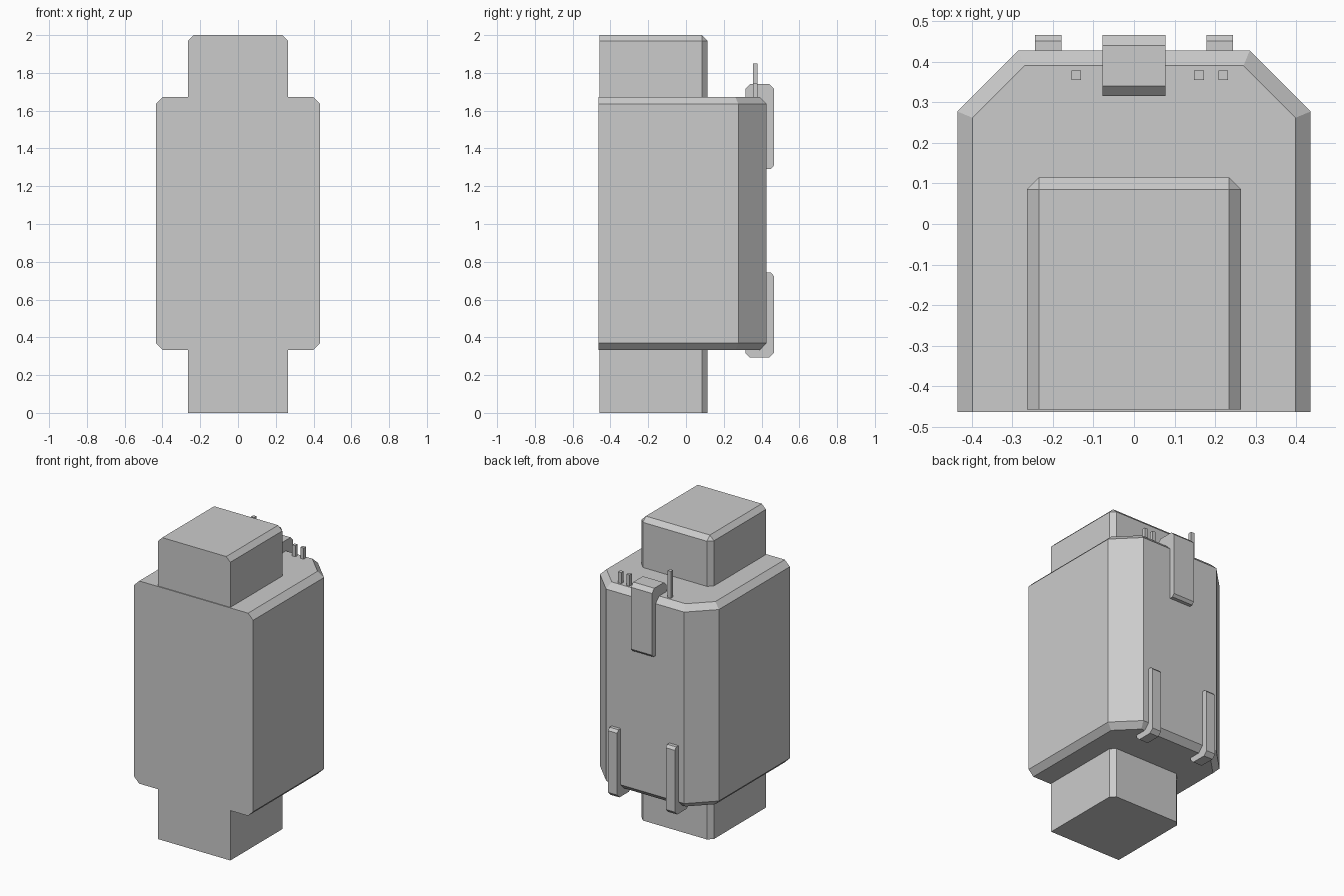
import bpy, bmesh

if "Cube" in bpy.data.objects:
    bpy.data.objects.remove(bpy.data.objects["Cube"])


def prism(name, profile, place, depth, bevel=0, pick=None):
    """Extrude a flat profile along depth; optionally chamfer the picked edges."""
    bm = bmesh.new()
    base = bm.faces.new([bm.verts.new(place(p, depth[0])) for p in profile])
    out = bmesh.ops.extrude_face_region(bm, geom=[base])
    shift = place((0, 0), depth[1])
    base_shift = place((0, 0), depth[0])
    for v in out["geom"]:
        if isinstance(v, bmesh.types.BMVert):
            v.co += type(v.co)(shift) - type(v.co)(base_shift)
    bmesh.ops.recalc_face_normals(bm, faces=bm.faces)
    if pick:
        edges = [e for e in bm.edges if pick(*(v.co for v in e.verts))]
        bmesh.ops.bevel(bm, geom=edges, offset=bevel, offset_type='OFFSET',
                        segments=1, profile=0.5, affect='EDGES')
    bmesh.ops.recalc_face_normals(bm, faces=bm.faces)
    mesh = bpy.data.meshes.new(name)
    bm.to_mesh(mesh)
    bm.free()
    obj = bpy.data.objects.new(name, mesh)
    bpy.context.collection.objects.link(obj)
    return obj


def upright(p, d):
    return (p[0], p[1], d)


def sideways(p, d):
    return (d, p[0], p[1])


def rect(x0, x1, y0, y1):
    return [(x0, y0), (x1, y0), (x1, y1), (x0, y1)]


# Main housing: chamfered rims everywhere except along the flat front
FRONT = -0.463
prism("housing",
      [(-0.435, FRONT), (0.435, FRONT), (0.435, 0.277),
       (0.285, 0.427), (-0.285, 0.427), (-0.435, 0.277)],
      upright, (0.333, 1.672), 0.037,
      lambda a, b: abs(a.z - b.z) < 1e-4 and max(a.y, b.y) > FRONT + 0.01)

# Core running through the housing: back corners and top rim chamfered
prism("core", rect(-0.264, 0.264, -0.457, 0.115), upright, (0, 2), 0.03,
      lambda a, b: max(a.y, b.y) > 0 and
      (abs(a.z - b.z) > 1 or min(a.z, b.z) > 1.9))


# Bent clips: an arm on the back and a hook wrapped over a housing rim
def clip(name, x0, x1, edge, end, seat, s):
    """edge: outer hook height, end: arm tip height, s: +1 top / -1 bottom."""
    profile = [(0.315, seat - s * 0.01), (0.315, edge - s * 0.025), (0.34, edge),
               (0.44, edge), (0.465, edge - s * 0.025), (0.465, end + s * 0.017),
               (0.45, end), (0.42, end), (0.42, seat - s * 0.045),
               (0.383, seat - s * 0.01)]
    prism(name, profile, sideways, (x0, x1))


clip("top_clip", -0.077, 0.077, 1.742, 1.292, 1.672, 1)
for side, x in (("left", -0.244), ("right", 0.178)):
    clip("bottom_clip_" + side, x, x + 0.066, 0.292, 0.742, 0.333, -1)

# Contact pins: one tall, two short
for i, (x, top) in enumerate([(-0.142, 1.85), (0.160, 1.745), (0.220, 1.745)]):
    prism(f"pin_{i + 1}", rect(x - 0.012, x + 0.012, 0.354, 0.378),
          upright, (1.65, top))
